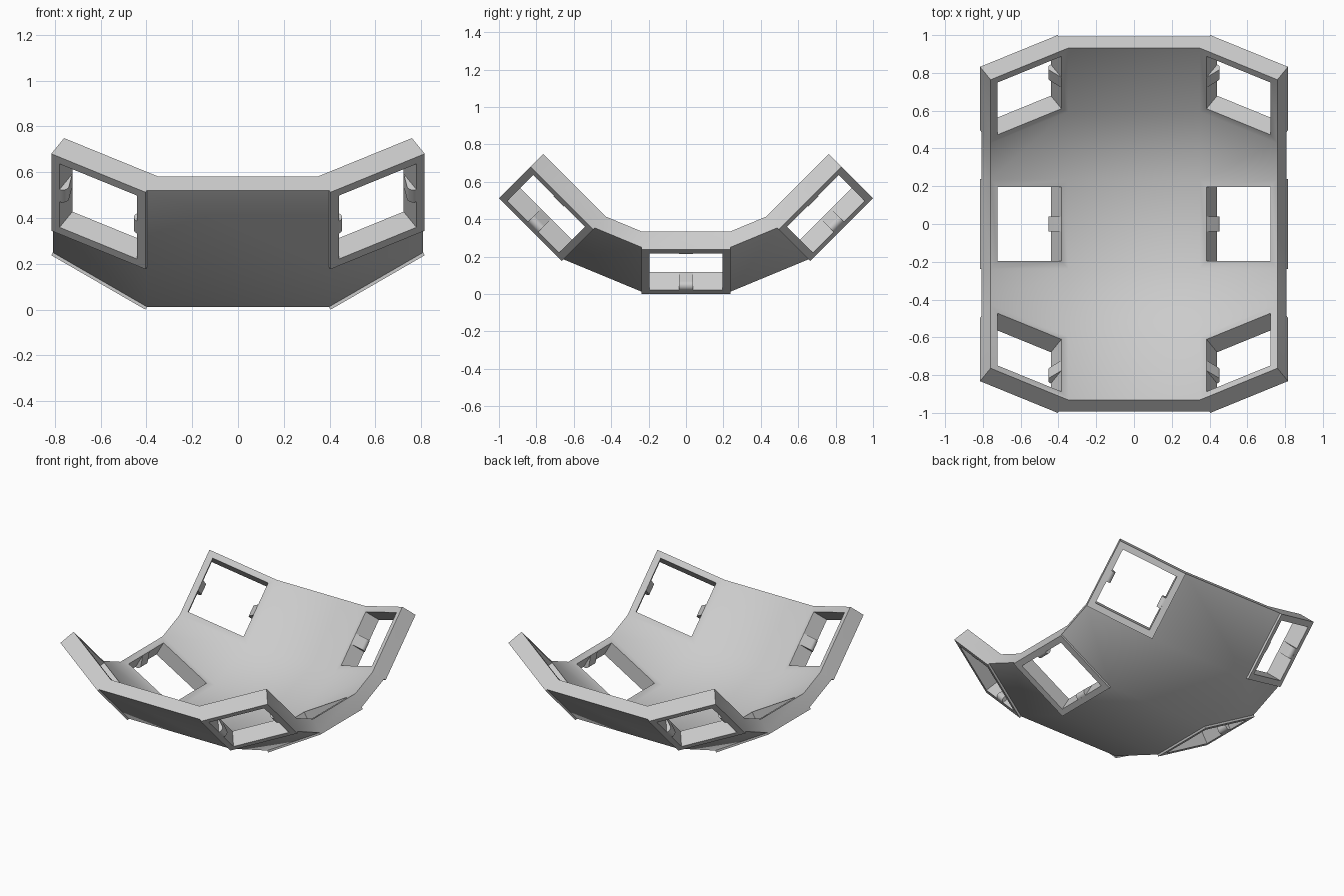
import bpy, bmesh
from math import radians, sin, cos, pi
from mathutils import Matrix, Vector

cube = bpy.data.objects.get("Cube")
if cube:
    bpy.data.objects.remove(cube)

MM = 0.475 / 17            # design unit
HALF = 8.5 * MM            # half width of a frame
HOLE = 7 * MM              # half width of its opening
THICK = 4 * MM             # frame thickness
STEP = 0.5 * MM            # web underside sits this much above the frame underside
TILT, CURVE = radians(30), radians(45)
CENTRE = Vector((0.6095, 0, HALF * sin(TILT)))
AXIS_Z = 2 ** 0.5 - HALF   # height of the axis the rows curve around

grey = bpy.data.materials.new("light grey")
grey.use_nodes = True
grey.diffuse_color = (0.6, 0.6, 0.6, 1)
grey.node_tree.nodes["Principled BSDF"].inputs["Base Color"].default_value = (0.6, 0.6, 0.6, 1)


def place(side, row):
    """Matrix from a flat frame to its position in the bowl."""
    return (Matrix.Translation((0, 0, AXIS_Z)) @ Matrix.Rotation(row * CURVE, 4, 'X')
            @ Matrix.Translation((side * CENTRE.x, 0, CENTRE.z - AXIS_Z))
            @ Matrix.Rotation(-side * TILT, 4, 'Y'))


def finish(bm, name):
    bmesh.ops.remove_doubles(bm, verts=bm.verts, dist=0.0005)
    bmesh.ops.recalc_face_normals(bm, faces=bm.faces)
    mesh = bpy.data.meshes.new(name)
    bm.to_mesh(mesh)
    bm.free()
    mesh.materials.append(grey)
    obj = bpy.data.objects.new(name, mesh)
    bpy.context.collection.objects.link(obj)
    bpy.ops.object.select_all(action='DESELECT')
    obj.select_set(True)
    bpy.context.view_layer.objects.active = obj
    bpy.ops.object.shade_smooth_by_angle(angle=radians(30.5))


# Lattice lines: frame edges across (side, offset) and along (row, offset)
COLS = [(-1, -HALF), (-1, HALF), (1, -HALF), (1, HALF)]
ROWS = [(r, e * HALF) for r in (-1, 0, 1) for e in (-1, 1)]
LOOP = [(0, 0), (1, 0), (1, 1), (0, 1)]


def node(i, j, w):
    (side, u), (row, v) = COLS[i], ROWS[j]
    return place(side, row) @ Vector((u, v, w))


# Curved shell: webs and open frames welded into one skin
bm = bmesh.new()


def quad(*points):
    bm.faces.new([bm.verts.new(p) for p in points])


for i in range(3):
    for j in range(5):
        corners = [(i + a, j + b) for a, b in LOOP]
        framed = i != 1 and j % 2 == 0
        if not framed:
            for w in (STEP, THICK):
                quad(*(node(*c, w) for c in corners))
        else:
            m = place(COLS[i][0], ROWS[j][0])
            hole = {w: [m @ Vector(((2 * a - 1) * HOLE, (2 * b - 1) * HOLE, w)) for a, b in LOOP]
                    for w in (0, THICK)}
        for k in range(4):
            n = (k + 1) % 4
            p, q = corners[k], corners[n]
            # outer rim
            if (p[0] == q[0] and p[0] in (0, 3)) or (p[1] == q[1] and p[1] in (0, 5)):
                quad(node(*p, STEP), node(*q, STEP), node(*q, THICK), node(*p, THICK))
            if framed:
                # raised lip below the webs, frame faces and opening walls
                quad(node(*p, 0), node(*q, 0), node(*q, STEP), node(*p, STEP))
                for w in (0, THICK):
                    quad(node(*p, w), node(*q, w), hole[w][n], hole[w][k])
                quad(hole[0][k], hole[0][n], hole[THICK][n], hole[THICK][k])
finish(bm, "curved_shell")

# Retaining nubs: a rounded bump blended into the wall on two sides of each opening
for side, label in ((-1, "right"), (1, "left")):
    for row, place_name in ((-1, "front"), (0, "middle"), (1, "back")):
        for wall, wall_name in ((-side, "inner"), (side, "outer")):
            bm = bmesh.new()
            profile = [(HOLE + MM * cos(t * pi / 15), MM + MM * sin(t * pi / 15)) for t in range(30)]
            profile += [(u, w) for u in (HOLE, HALF - 0.002) for w in (0.001, THICK - 0.001)]
            for u, w in profile:
                for v in (-1, 1):
                    bm.verts.new((wall * u, v * 1.375 * MM, w))
            hull = bmesh.ops.convex_hull(bm, input=bm.verts)
            loose = [g for g in hull["geom_interior"] if isinstance(g, bmesh.types.BMVert)]
            bmesh.ops.delete(bm, geom=loose, context='VERTS')
            bm.transform(place(side, row))
            finish(bm, f"{label}_{place_name}_{wall_name}_nub")
